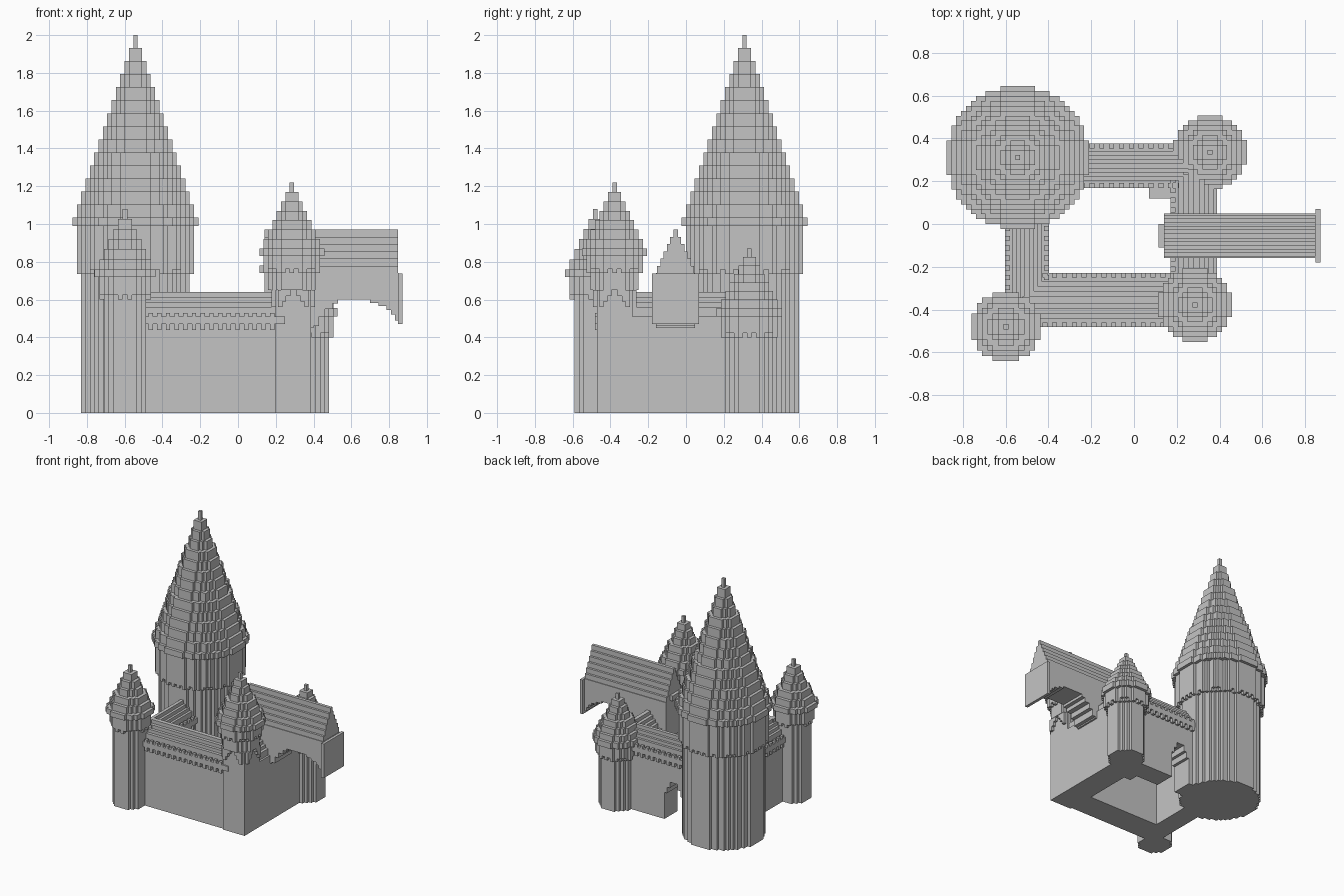
import bpy, bmesh, math

cube = bpy.data.objects.get("Cube")
if cube:
    bpy.data.objects.remove(cube, do_unlink=True)

U = 2 / 87  # size of one block

stone = bpy.data.materials.new("grey_stone")
stone.use_nodes = True
colour = (0.55, 0.55, 0.55, 1)
stone.diffuse_color = colour
stone.node_tree.nodes["Principled BSDF"].inputs["Base Color"].default_value = colour


def finish(bm, name):
    bmesh.ops.recalc_face_normals(bm, faces=bm.faces)
    mesh = bpy.data.meshes.new(name)
    bm.to_mesh(mesh)
    bm.free()
    mesh.materials.append(stone)
    bpy.context.collection.objects.link(bpy.data.objects.new(name, mesh))


def prism(bm, points, z0, z1):
    """Extrude a flat outline from z0 to z1."""
    low = [bm.verts.new((x, y, z0)) for x, y in points]
    high = [bm.verts.new((x, y, z1)) for x, y in points]
    bm.faces.new(low[::-1])
    bm.faces.new(high)
    for i in range(len(points)):
        j = (i + 1) % len(points)
        bm.faces.new((low[i], low[j], high[j], high[i]))


def box(bm, x0, x1, y0, y1, z0, z1):
    prism(bm, [(x0, y0), (x1, y0), (x1, y1), (x0, y1)], z0, z1)


def half_row(r, j):
    return math.floor(math.sqrt(max(r * r - j * j, 0)))


def disc(bm, cx, cy, r, z0, z1, s):
    """Blocky round slab, r in blocks of size s."""
    n = math.floor(r)
    side = []
    for j in range(-n, n + 1):
        w = half_row(r, j) + 0.5
        side += [(w, j - 0.5), (w, j + 0.5)]
    outline = []
    for p in side + [(-x, y) for x, y in reversed(side)]:
        if not outline or p != outline[-1]:
            outline.append(p)
    prism(bm, [(cx + x * s, cy + y * s) for x, y in outline], z0, z1)


def tower(name, cx, cy, n, z_body, z_eave, z_cone, z_top, s=U, z_foot=0):
    """Shaft, wider upper storey on corbels, eave ring and stepped spire."""
    bm = bmesh.new()
    disc(bm, cx, cy, n - 1.5, z_foot, z_body + U, s)
    disc(bm, cx, cy, n - 0.5, z_body + U, z_eave, s)
    disc(bm, cx, cy, n + 0.5, z_eave, z_cone, s)
    # corbel teeth under the upper storey
    for i in range(-n, n + 1):
        for j in range(-n, n + 1):
            outer = abs(i) <= half_row(n - 0.5, j) and abs(j) < n
            inner = abs(i) <= half_row(n - 1.5, j) and abs(j) < n - 1
            if outer and not inner and (i + j) % 2 == 0:
                x, y = cx + i * s, cy + j * s
                box(bm, x - s / 2, x + s / 2, y - s / 2, y + s / 2, z_body, z_body + U)
    # spire, one block narrower at each tier
    h = (z_top - z_cone) / n
    for k in range(n):
        disc(bm, cx, cy, n - k - 0.5, z_cone + k * h, z_cone + (k + 1) * h, s)
    finish(bm, name)


def wall(name, axis, a, b, c, half, door=None, sides=(-1, 1)):
    """Curtain wall with corbels, merlons and a stepped roof."""
    bm = bmesh.new()

    def part(a0, a1, c0, c1, z0, z1):
        if axis == "x":
            box(bm, a0, a1, c + c0, c + c1, z0, z1)
        else:
            box(bm, c + c0, c + c1, a0, a1, z0, z1)

    if door:
        d0, d1 = door
        part(a, d0, -half, half, 0, 0.47)
        part(d1, b, -half, half, 0, 0.47)
        part(d0, d1, -half, half, 0.3, 0.47)
        for k in range(2):  # stepped arch
            w = (2 - k) * U
            z = 0.3 - (k + 1) * 2 * U
            part(d0, d0 + w, -half, half, z, z + 2 * U)
            part(d1 - w, d1, -half, half, z, z + 2 * U)
    else:
        part(a, b, -half, half, 0, 0.47)
    for side in sides:
        c0, c1 = sorted((side * half, side * (half + U)))
        part(a, b, c0, c1, 0.47, 0.51)
        for k in range(int((b - a) / (2 * U))):
            t = a + 2 * U * k
            part(t, t + U, c0, c1, 0.44, 0.47)
            part(t, t + U, c0, c1, 0.51, 0.53)
    part(a, b, -half, half, 0.47, 0.51)
    z = 0.51
    for fraction, top in ((0.85, 0.56), (0.62, 0.585), (0.4, 0.612), (0.16, 0.64)):
        part(a, b, -half * fraction, half * fraction, z, top)
        z = top
    finish(bm, name)


# Towers
tower("great_tower", -0.543, 0.31, 14, 32 * U, 43 * U, 45 * U, 2.0)
tower("front_right_tower", -0.598, -0.48, 6, 0.6, 0.72, 0.76, 1.08, U * 14 / 13)
tower("front_left_tower", 0.285, -0.378, 7, 0.74, 0.83, 0.87, 1.22, z_foot=0.65)
tower("back_left_tower", 0.355, 0.335, 7, 0.4, 0.51, 0.555, 0.87)

# Curtain walls
wall("front_wall", "x", -0.52, 0.25, -0.355, 0.104)
wall("back_wall", "x", -0.3, 0.3, 0.272, 0.08, door=(-0.22, -0.06))
wall("right_wall", "y", -0.4, 0.08, -0.5, 0.08)
wall("left_wall", "y", -0.36, 0.3, 0.29, 0.097, sides=(-1,))

# Square base of the front left tower, with stepped gables below the round shaft
bm = bmesh.new()
cx, cy, half = 0.293, -0.378, 0.094
box(bm, cx - half, cx + half, cy - half, cy + half, 0, 0.65)
for k, w in enumerate((0.058, 0.038, 0.016)):
    z0, z1 = 0.56 + k * 0.03, 0.59 + k * 0.03
    for side in (-1, 1):
        t0, t1 = sorted((side * w, side * 3.5 * U))
        reach = 5 * U
        box(bm, cx + t0, cx + t1, cy - reach, cy + reach, z0, z1)
        box(bm, cx - reach, cx + reach, cy + t0, cy + t1, z0, z1)
finish(bm, "front_left_tower_base")

# Small stair block in the courtyard corner
bm = bmesh.new()
box(bm, 0.135, 0.21, 0.12, 0.2, 0, 0.51)
box(bm, 0.07, 0.135, 0.12, 0.2, 0.44, 0.51)
finish(bm, "courtyard_corner_block")

# Bridge hall: arched body, stepped roof and end plate
bm = bmesh.new()
mid, half = -0.055, 0.103
y0, y1 = mid - half, mid + half
box(bm, 0.14, 0.4, y0, y1, 0.45, 0.74)
box(bm, 0.4, 0.85, y0, y1, 0.6, 0.74)
for x0, x1, z in ((0.4, 0.43, 0.46), (0.43, 0.46, 0.51), (0.46, 0.5, 0.55),
                  (0.5, 0.53, 0.58), (0.7, 0.745, 0.583), (0.745, 0.785, 0.565),
                  (0.785, 0.81, 0.545), (0.81, 0.83, 0.52), (0.83, 0.85, 0.49)):
    box(bm, x0, x1, y0, y1, z, 0.6)
steps = 6
rise = 0.23 / steps
for k in range(steps):
    w = half * (steps - k - 0.3) / steps
    z = 0.74 + rise * k
    box(bm, 0.14, 0.847, mid - w, mid + w, z, z + rise)
finish(bm, "bridge_hall")

bm = bmesh.new()
box(bm, 0.847, 0.87, mid - 0.125, mid + 0.125, 0.47, 0.737)
finish(bm, "bridge_end_plate")

bm = bmesh.new()
box(bm, 0.115, 0.14, -0.11, 0.0, 0.74, 0.78)
finish(bm, "hall_window_ledge")
